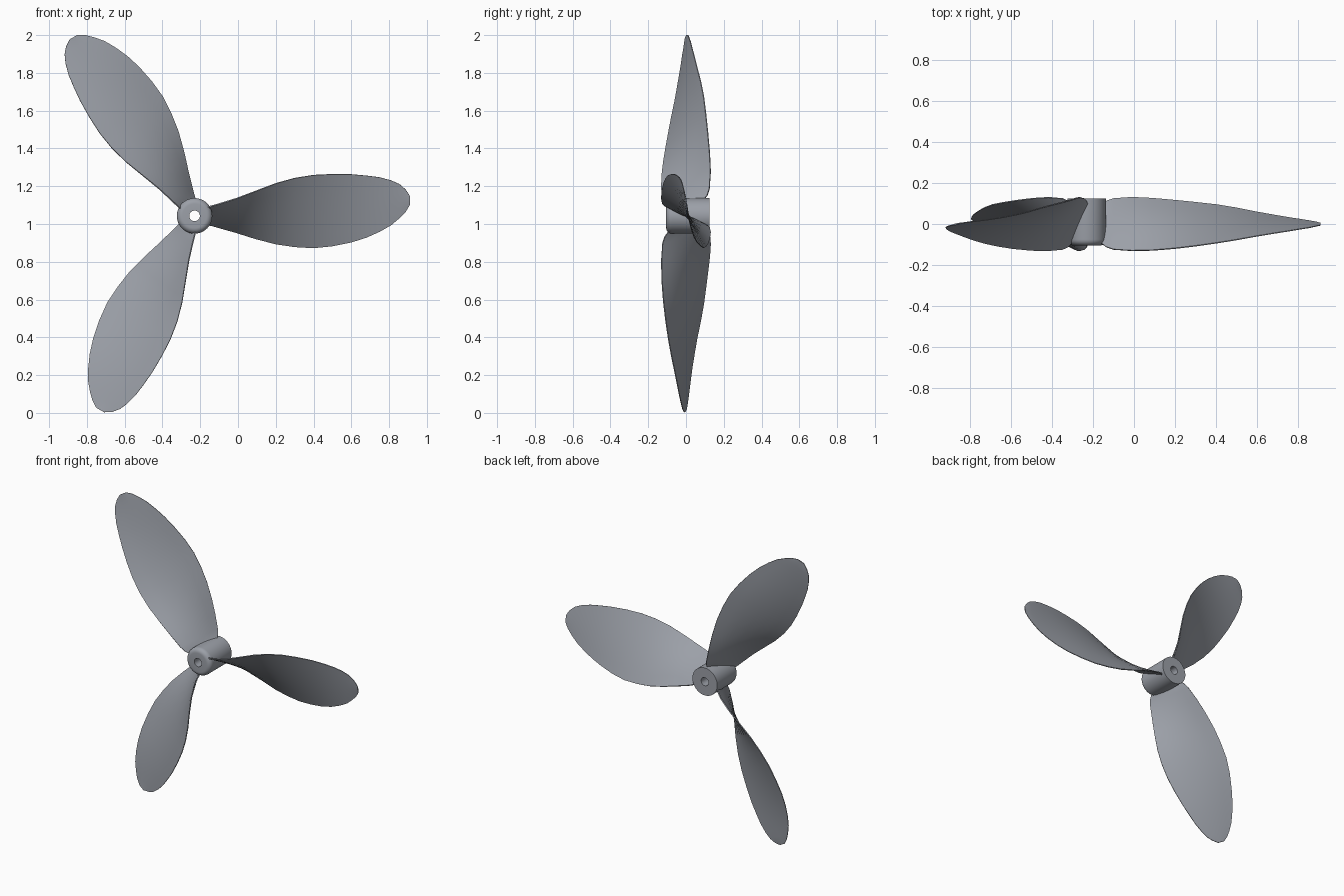
import bpy, bmesh, math
from mathutils import Vector, Matrix

if "Cube" in bpy.data.objects:
    bpy.data.objects.remove(bpy.data.objects["Cube"])

CENTRE = Vector((-0.23, 0, 1.043))

# Dark bluish metal
METAL = bpy.data.materials.new("dark_metal")
METAL.diffuse_color = (0.33, 0.35, 0.39, 1)
METAL.use_nodes = True
METAL.node_tree.nodes["Principled BSDF"].inputs["Base Color"].default_value = METAL.diffuse_color


def make_object(name, bm):
    bmesh.ops.recalc_face_normals(bm, faces=bm.faces)
    me = bpy.data.meshes.new(name)
    bm.to_mesh(me)
    bm.free()
    me.materials.append(METAL)
    ob = bpy.data.objects.new(name, me)
    bpy.context.collection.objects.link(ob)
    bpy.context.view_layer.objects.active = ob
    ob.select_set(True)
    bpy.ops.object.shade_smooth_by_angle(angle=math.radians(40))
    ob.select_set(False)
    return ob


def bridge(bm, a, b):
    n = len(a)
    for i in range(n):
        bm.faces.new((a[i], a[(i + 1) % n], b[(i + 1) % n], b[i]))


# Hub: lathed ring with bore, rounded front rim and flat back
def make_hub():
    prof = [(0.028, 0.125), (0.094, 0.125), (0.094, -0.075)]
    for k in range(1, 7):
        a = k / 6 * math.pi / 2
        prof.append((0.064 + 0.03 * math.cos(a), -0.075 - 0.03 * math.sin(a)))
    prof.append((0.028, -0.105))
    bm = bmesh.new()
    n = 48
    rings = []
    for i in range(n):
        a = 2 * math.pi * i / n
        rings.append([bm.verts.new(CENTRE + Vector((r * math.cos(a), y, r * math.sin(a))))
                      for r, y in prof])
    for i in range(n):
        bridge(bm, rings[i], rings[(i + 1) % n])
    make_object("hub", bm)


# Blade edges (radius, depth, height) relative to the hub axis
LEAD = [(0.06, -0.085, 0.044), (0.095, -0.112, 0.054), (0.13, -0.124, 0.064), (0.22, -0.130, 0.092),
        (0.32, -0.128, 0.130), (0.43, -0.119, 0.172), (0.53, -0.107, 0.200), (0.63, -0.093, 0.216),
        (0.73, -0.077, 0.221), (0.83, -0.059, 0.220), (0.91, -0.046, 0.213), (0.98, -0.035, 0.204),
        (1.04, -0.025, 0.188), (1.085, -0.018, 0.168), (1.117, -0.011, 0.140), (1.14, -0.006, 0.105)]
TRAIL = [(0.06, 0.085, -0.044), (0.095, 0.112, -0.052), (0.13, 0.124, -0.062), (0.22, 0.130, -0.088),
         (0.32, 0.125, -0.120), (0.43, 0.115, -0.149), (0.53, 0.105, -0.164), (0.63, 0.094, -0.170),
         (0.73, 0.078, -0.160), (0.83, 0.058, -0.140), (0.91, 0.044, -0.115), (0.98, 0.032, -0.084),
         (1.04, 0.023, -0.050), (1.085, 0.016, -0.012), (1.118, 0.010, 0.022), (1.14, 0.004, 0.058)]


# Blade: thin twisted lens sections lofted from root to tip
def make_blade(index):
    turn = Matrix.Rotation(-index * 2 * math.pi / 3, 4, 'Y')
    bm = bmesh.new()
    sections = []
    steps = 6
    for a, b in zip(LEAD, TRAIL):
        a, b = Vector(a), Vector(b)
        nrm = (b - a).cross(Vector((1, 0, 0))).normalized()
        half = 0.007 - 0.003 * a.x
        loop = []
        for side in (1, -1):
            for k in range(steps + 1):
                t = k / steps if side > 0 else 1 - k / steps
                h = half * (0.5 + 0.5 * math.sin(math.pi * t))
                loop.append(bm.verts.new(CENTRE + turn @ (a.lerp(b, t) + nrm * side * h)))
        sections.append(loop)
    for s, e in zip(sections, sections[1:]):
        bridge(bm, s, e)
    bm.faces.new(sections[0])
    bm.faces.new(sections[-1])
    make_object(f"blade_{index + 1}", bm)


make_hub()
for i in range(3):
    make_blade(i)
